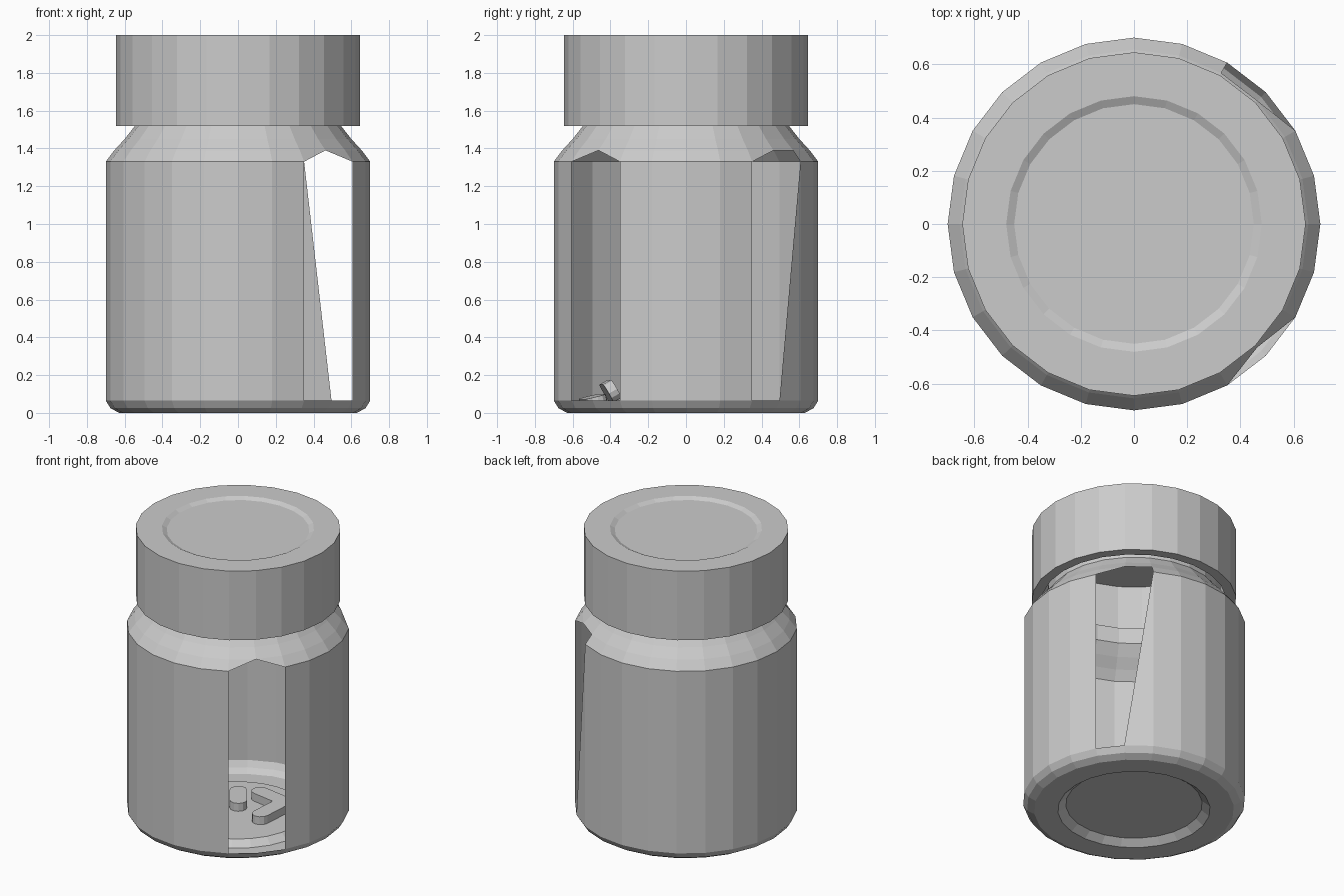
import bpy, bmesh
from math import sin, cos, pi, radians

old = bpy.data.objects.get("Cube")
if old:
    bpy.data.objects.remove(old)

SIDES = 24
grey = bpy.data.materials.new("plain_grey")
grey.use_nodes = True
tone = (0.6, 0.6, 0.6, 1)
grey.diffuse_color = tone
grey.node_tree.nodes["Principled BSDF"].inputs["Base Color"].default_value = tone


def finish(bm, name):
    mesh = bpy.data.meshes.new(name)
    bm.to_mesh(mesh)
    bm.free()
    mesh.materials.append(grey)
    obj = bpy.data.objects.new(name, mesh)
    bpy.context.collection.objects.link(obj)
    return obj


def lathe(name, profile, close_end, gaps={}):
    """Spin a profile; gaps maps (ring, segment) to the corners that remain."""
    bm = bmesh.new()
    rings = [[bm.verts.new((r * cos(2 * pi * s / SIDES), r * sin(2 * pi * s / SIDES), z))
              for s in range(SIDES)] for r, z in profile]
    bm.faces.new(rings[0][::-1])
    if close_end:
        bm.faces.new(rings[-1])
    for i, (low, high) in enumerate(zip(rings, rings[1:])):
        for s in range(SIDES):
            t = (s + 1) % SIDES
            corner = {"a": low[s], "b": low[t], "c": high[t], "d": high[s]}
            keep = gaps.get((i, s), "abcd")
            if keep:
                bm.faces.new([corner[k] for k in keep])
    return finish(bm, name)


# Jar shell with a recessed base, shoulder, open neck and two broken-out windows
WALL, SHOULDER = 4, 5
windows = {
    (WALL, 20): "", (WALL, 21): "", (SHOULDER, 20): "acd", (SHOULDER, 21): "bcd",
    (WALL, 2): "", (WALL, 3): "abc", (SHOULDER, 2): "acd", (SHOULDER, 3): "",
}
lathe("jar_body", [(0.43, 0.04), (0.48, 0), (0.63, 0), (0.675, 0.025), (0.70, 0.065),
                   (0.70, 1.33), (0.655, 1.39), (0.60, 1.45), (0.545, 1.52), (0.545, 1.63)],
      False, windows)

# Hollow screw cap with a shallow disc recess on top
lathe("cap", [(0.58, 1.95), (0.58, 1.52), (0.645, 1.52), (0.645, 2), (0.48, 2), (0.45, 1.985)], True)


# Flat round-ended tablets lying on the floor
def tablet(name, location, turn, tilt=0, length=0.32, width=0.11, thick=0.055):
    bm = bmesh.new()
    r, half, steps = width / 2, (length - width) / 2, 6
    outline = []
    for side in (1, -1):
        for k in range(steps + 1):
            a = pi * k / steps - pi / 2
            outline.append(bm.verts.new((side * (half + r * cos(a)), side * r * sin(a), -thick / 2)))
    base = bm.faces.new(outline)
    top = bmesh.ops.extrude_face_region(bm, geom=[base])
    bmesh.ops.translate(bm, vec=(0, 0, thick),
                        verts=[v for v in top["geom"] if isinstance(v, bmesh.types.BMVert)])
    bmesh.ops.recalc_face_normals(bm, faces=bm.faces)
    obj = finish(bm, name)
    obj.location = location
    obj.rotation_euler = (radians(tilt), 0, radians(turn))


tablet("tablet_centre", (-0.06, 0.09, 0.07), -55, length=0.26)
tablet("tablet_back", (0.12, 0.2, 0.07), -10)
tablet("tablet_right", (0.22, 0.05, 0.07), 86)
tablet("tablet_front", (-0.15, -0.49, 0.06), 10, 14)
tablet("tablet_leaning", (-0.15, -0.4, 0.115), 5, -60, thick=0.05)
